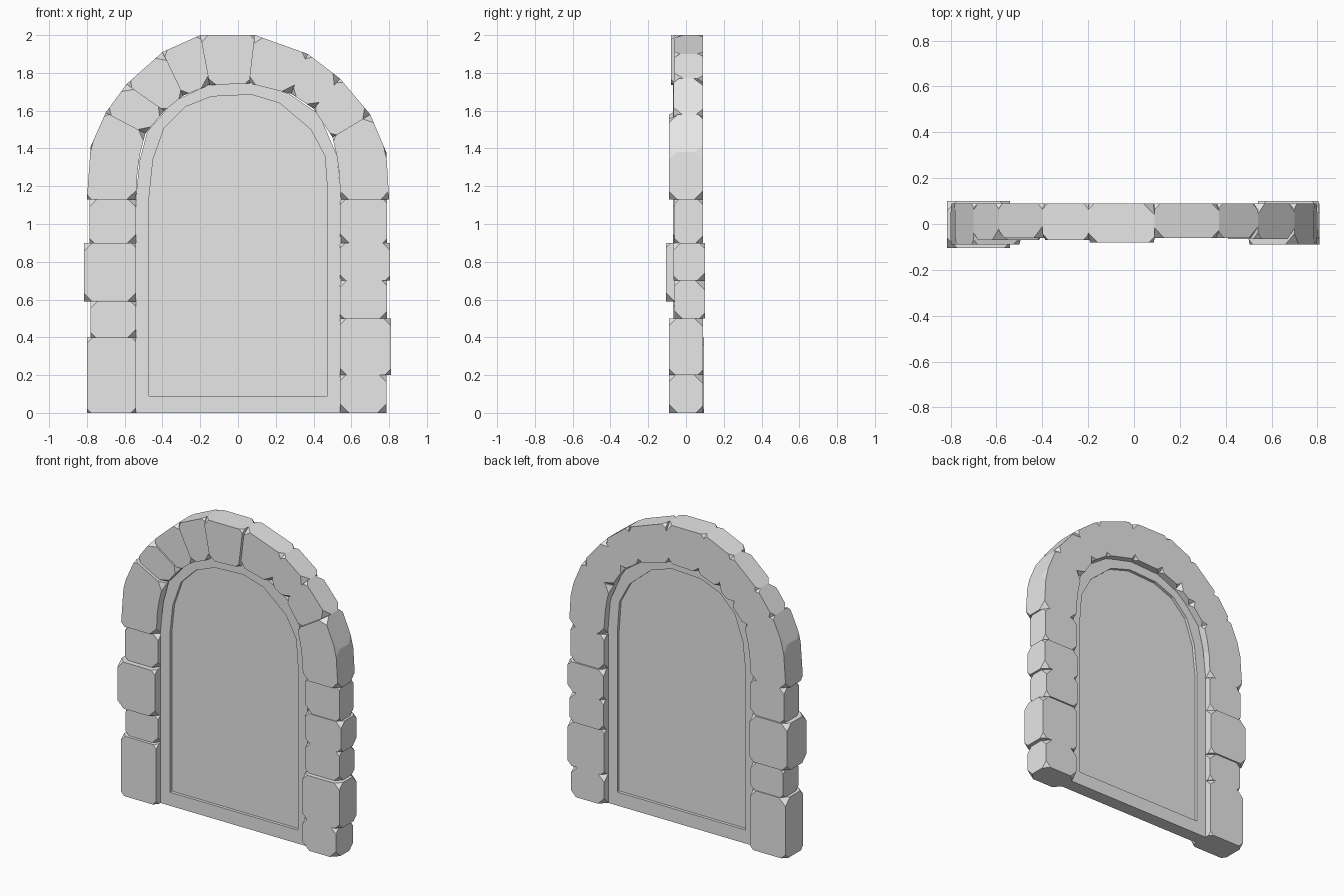
import bpy
import bmesh
import random

random.seed(4)
default_cube = bpy.data.objects.get("Cube")
if default_cube:
    bpy.data.objects.remove(default_cube, do_unlink=True)

stone_grey = bpy.data.materials.new("stone_grey")
stone_grey.use_nodes = True
grey = (0.8, 0.8, 0.8, 1)
stone_grey.diffuse_color = grey
stone_grey.node_tree.nodes["Principled BSDF"].inputs["Base Color"].default_value = grey


def finish(bm, name):
    """Turn a bmesh into a flat shaded object in the scene."""
    bmesh.ops.recalc_face_normals(bm, faces=bm.faces)
    mesh = bpy.data.meshes.new(name)
    bm.to_mesh(mesh)
    bm.free()
    mesh.materials.append(stone_grey)
    obj = bpy.data.objects.new(name, mesh)
    bpy.context.collection.objects.link(obj)
    return obj


def add_loop(bm, outline, y):
    return [bm.verts.new((x, y, z)) for x, z in outline]


def bridge(bm, first, second):
    """Join two closed loops of equal length with quads."""
    for i in range(len(first)):
        j = (i + 1) % len(first)
        bm.faces.new((first[i], first[j], second[j], second[i]))


def stone(name, outline, front, back):
    """Extrude an outline through the wall and chip off its corners."""
    bm = bmesh.new()
    near = add_loop(bm, outline, front)
    far = add_loop(bm, outline, back)
    bm.faces.new(near)
    bm.faces.new(far)
    bridge(bm, near, far)
    for corner in near + far:
        bmesh.ops.bevel(bm, geom=[corner], offset=random.uniform(0.02, 0.05),
                        segments=1, affect='VERTICES')
    return finish(bm, name)


# Side columns: bottom, top, outer edge, front and back of each stone
left_column = [
    (0, 0.4, 0.80, -0.09, 0.095),
    (0.4, 0.59, 0.78, -0.07, 0.09),
    (0.59, 0.9, 0.815, -0.105, 0.1),
    (0.9, 1.13, 0.785, -0.07, 0.09),
]
right_column = [
    (0, 0.2, 0.785, -0.09, 0.09),
    (0.2, 0.5, 0.81, -0.09, 0.09),
    (0.5, 0.7, 0.79, -0.06, 0.1),
    (0.7, 0.9, 0.805, -0.065, 0.1),
    (0.9, 1.13, 0.79, -0.06, 0.09),
]
for label, side, column in (("right", -1, left_column), ("left", 1, right_column)):
    for number, (low, high, edge, front, back) in enumerate(column):
        inner, outer = side * 0.54, side * edge
        outline = [(inner, low), (outer, low), (outer, high), (inner, high)]
        stone(f"{label}_column_stone_{number}", outline, front, back)

# Arch: each joint runs from an outer point to an inner point
joints = [
    ((-0.8, 1.13), (-0.54, 1.13)),
    ((-0.7, 1.59), (-0.49, 1.48)),
    ((-0.59, 1.74), (-0.39, 1.6)),
    ((-0.4, 1.91), (-0.29, 1.68)),
    ((-0.2, 2.0), (-0.15, 1.735)),
    ((0.09, 2.0), (0.06, 1.745)),
    ((0.37, 1.9), (0.28, 1.69)),
    ((0.54, 1.77), (0.4, 1.61)),
    ((0.7, 1.58), (0.5, 1.46)),
    ((0.8, 1.13), (0.545, 1.13)),
]
arch_fronts = [-0.09, -0.07, -0.06, -0.07, -0.08, -0.06, -0.06, -0.065, -0.09]
for number, front in enumerate(arch_fronts):
    (outer_a, inner_a), (outer_b, inner_b) = joints[number:number + 2]
    outline = [outer_a, outer_b, inner_b, inner_a]
    # The springing stones bend where the wall turns into the arch
    if number == 0:
        outline = [outer_a, (-0.78, 1.41), outer_b, inner_b, (-0.53, 1.33), inner_a]
    elif number == len(arch_fronts) - 1:
        outline = [outer_a, (0.785, 1.38), outer_b, inner_b, (0.53, 1.33), inner_a]
    stone(f"arch_stone_{number}", outline, front, 0.09)

# Door slab: raised border with a recessed panel on both faces
border = [(-0.54, 0), (-0.54, 1.15), (-0.52, 1.34), (-0.48, 1.49), (-0.34, 1.65),
          (-0.15, 1.74), (0.07, 1.75), (0.27, 1.69), (0.43, 1.58),
          (0.525, 1.36), (0.545, 1.15), (0.545, 0)]
panel = [(-0.47, 0.09), (-0.47, 1.15), (-0.45, 1.34), (-0.39, 1.51), (-0.28, 1.62),
         (-0.14, 1.675), (0.07, 1.685), (0.22, 1.64), (0.385, 1.5),
         (0.46, 1.36), (0.475, 1.16), (0.475, 0.09)]
bm = bmesh.new()
rims = []
for side in (-1, 1):
    rim = add_loop(bm, border, side * 0.045)
    lip = add_loop(bm, panel, side * 0.045)
    floor = add_loop(bm, panel, side * 0.025)
    bridge(bm, rim, lip)
    bridge(bm, lip, floor)
    bm.faces.new(floor)
    rims.append(rim)
bridge(bm, *rims)
finish(bm, "door_slab")
